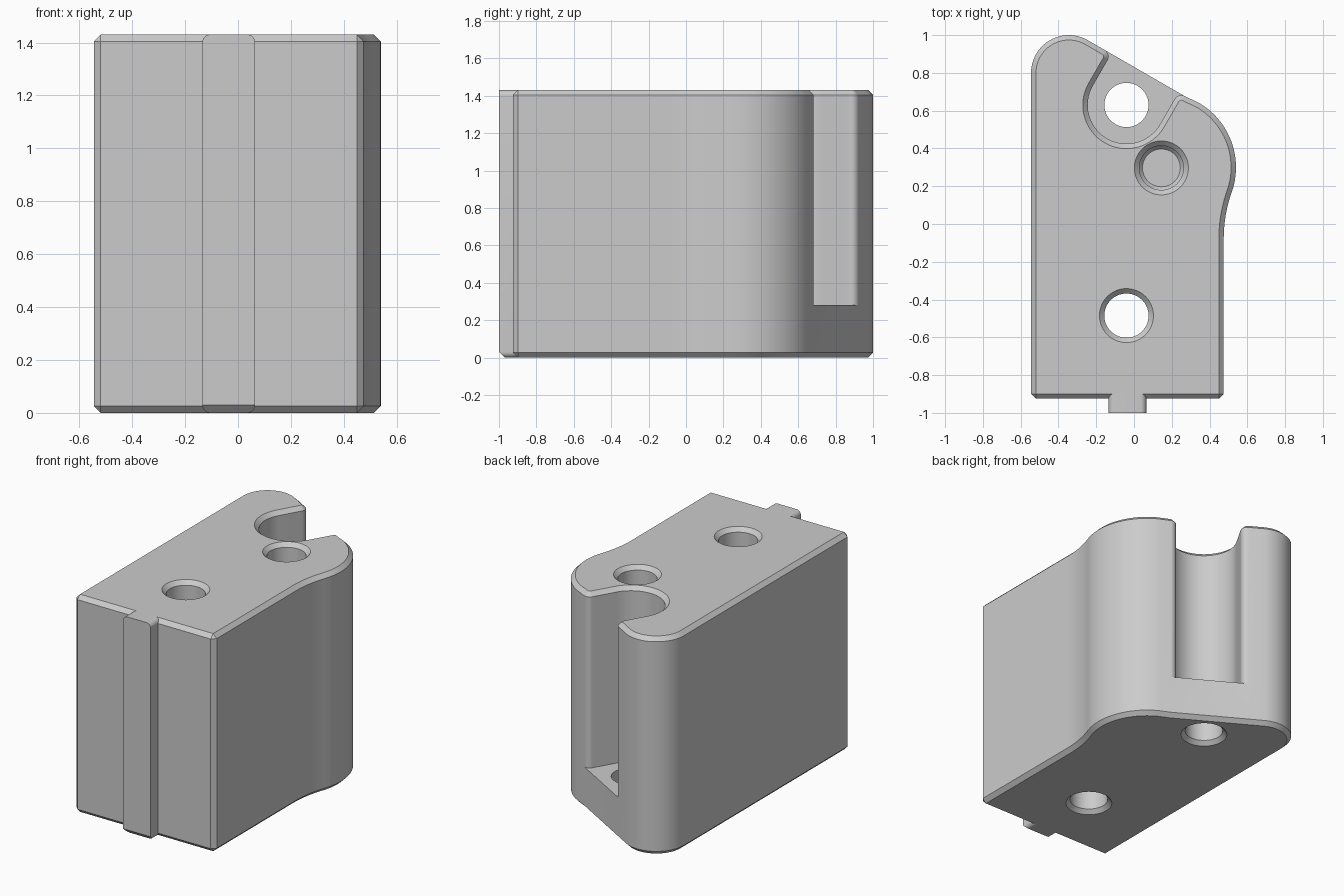
import bpy, bmesh
from math import sin, cos, radians, degrees, atan2
from mathutils import Vector

cube = bpy.data.objects.get("Cube")
if cube:
    bpy.data.objects.remove(cube)

HEIGHT, CHAMFER, FLOOR = 1.43, 0.026, 0.28
LEFT, RIGHT, FRONT, NOSE = -0.545, 0.475, -0.925, -1.0
HOLE = 0.117

grey = bpy.data.materials.new("plain grey")
grey.use_nodes = True
grey.diffuse_color = (0.6, 0.6, 0.6, 1)
grey.node_tree.nodes["Principled BSDF"].inputs["Base Color"].default_value = (0.6, 0.6, 0.6, 1)


def arc(centre, radius, start, end, steps=16):
    angles = [radians(start + (end - start) * i / steps) for i in range(steps + 1)]
    return [Vector((centre[0] + radius * cos(a), centre[1] + radius * sin(a))) for a in angles]


def make_object(name, bm):
    bmesh.ops.remove_doubles(bm, verts=bm.verts, dist=0.0002)
    bmesh.ops.recalc_face_normals(bm, faces=bm.faces)
    mesh = bpy.data.meshes.new(name)
    bm.to_mesh(mesh)
    bm.free()
    mesh.materials.append(grey)
    obj = bpy.data.objects.new(name, mesh)
    bpy.context.collection.objects.link(obj)
    return obj


def ring(bm, points, z):
    return [bm.verts.new((p[0], p[1], z)) for p in points]


def bridge(bm, low, high):
    for i in range(len(low)):
        j = (i + 1) % len(low)
        bm.faces.new((low[i], low[j], high[j], high[i]))


def inset(points):
    """Offset a closed outline inwards; the front corners become sharp."""
    result = []
    for i, p in enumerate(points):
        if p.y < FRONT + 2 * CHAMFER:
            x = LEFT + CHAMFER if p.x < 0 else RIGHT - CHAMFER
            result.append(Vector((x, FRONT + CHAMFER)))
            continue
        a = (p - points[i - 1]).normalized()
        b = (points[(i + 1) % len(points)] - p).normalized()
        na, nb = Vector((-a.y, a.x)), Vector((-b.y, b.x))
        result.append(p + (na + nb) * CHAMFER / (1 + na.dot(nb)))
    return result


def drill(obj, name, centre, profile):
    """Cut a turned profile of (radius, height) pairs out of obj."""
    bm = bmesh.new()
    rings = [ring(bm, arc(centre, r, 0, 360, 64)[:-1], z) for r, z in profile]
    for low, high in zip(rings, rings[1:]):
        bridge(bm, low, high)
    bm.faces.new(rings[0])
    bm.faces.new(rings[-1])
    cutter = make_object(name, bm)
    cutter.hide_render = True
    mod = obj.modifiers.new(name, "BOOLEAN")
    mod.operation, mod.solver, mod.object = "DIFFERENCE", "EXACT", cutter
    bpy.context.view_layer.objects.active = obj
    bpy.ops.object.modifier_apply(modifier=mod.name)
    bpy.data.objects.remove(cutter)


# Plan outline: waisted right side, two rounded lobes and a sloping back
lobe, lobe_r = Vector((0.145, 0.3)), 0.395
waist, waist_r = Vector((RIGHT + 0.75, -0.08)), 0.75
turn = degrees(atan2(waist.y - lobe.y, waist.x - lobe.x))
before = [Vector((LEFT + CHAMFER, FRONT)), Vector((RIGHT - CHAMFER, FRONT)),
          Vector((RIGHT, FRONT + CHAMFER))]
before += arc(waist, waist_r, 180, 180 + turn) + arc(lobe, lobe_r, turn, 60, 24)[1:]
after = arc((LEFT + 0.2, 0.8), 0.2, 60, 180, 24) + [Vector((LEFT, FRONT + CHAMFER))]

# Slot outline, open through the sloping back with rounded lips
slot_c, slot_r, lip = Vector((-0.04, 0.63)), 0.205, 0.04
out = Vector((cos(radians(60)), sin(radians(60))))
side = Vector((-out.y, out.x))
depth = (after[0] - slot_c).dot(out) - lip
slot = arc(slot_c + out * depth - side * (slot_r + lip), lip, 60, 150, 10)
slot += arc(slot_c, slot_r, -30, -210, 32)
slot += arc(slot_c + out * depth + side * (slot_r + lip), lip, -30, 60, 10)

# Body: solid base, then slotted walls, with chamfered rims
lower, upper = before + [slot[0], slot[-1]] + after, before + slot + after
bm = bmesh.new()
foot = ring(bm, inset(lower), 0)
base = ring(bm, lower, CHAMFER)
step = ring(bm, upper, FLOOR)
shoulder = ring(bm, upper, HEIGHT - CHAMFER)
rim = ring(bm, inset(upper), HEIGHT)
first, last = len(before), len(before) + len(slot)
bridge(bm, foot, base)
bridge(bm, base, step[:first + 1] + step[last - 1:])
bridge(bm, step, shoulder)
bridge(bm, shoulder, rim)
bm.faces.new(foot)
bm.faces.new(rim)
bm.faces.new(step[first:last])
body = make_object("body", bm)

# Holes: through bolt hole, slot floor hole and blind hole
top_flare = [(HOLE, HEIGHT - CHAMFER), (HOLE + 2 * CHAMFER, HEIGHT + CHAMFER)]
bottom_flare = [(HOLE + 2 * CHAMFER, -CHAMFER), (HOLE, CHAMFER)]
drill(body, "bolt_hole", (-0.04, -0.485), bottom_flare + top_flare)
drill(body, "slot_hole", slot_c, bottom_flare + [(HOLE, FLOOR + 0.2)])
drill(body, "blind_hole", (0.145, 0.297), [(0.1, FLOOR), (HOLE, FLOOR + 0.02)] + top_flare)

# Front rib: rounded section run back into the body, lower nose edge chamfered
bm = bmesh.new()
r, x0, x1 = 0.03, -0.135, 0.065
section = []
for cx, cz, start in ((x1 - r, r, -90), (x1 - r, HEIGHT - r, 0),
                      (x0 + r, HEIGHT - r, 90), (x0 + r, r, 180)):
    section += arc((cx, cz), r, start, start + 90, 8)
ends = [[bm.verts.new((p.x, y, p.y)) for p in section] for y in (NOSE, FRONT + CHAMFER)]
bridge(bm, *ends)
for end in ends:
    bm.faces.new(end)
bmesh.ops.bisect_plane(bm, geom=bm.verts[:] + bm.edges[:] + bm.faces[:],
                       plane_co=(0, NOSE, r), plane_no=(0, -1, -1), clear_outer=True)
bmesh.ops.holes_fill(bm, edges=[e for e in bm.edges if e.is_boundary])
rib = make_object("front_rib", bm)

# Smooth curves, crisp edges
for obj in (body, rib):
    obj.select_set(True)
bpy.context.view_layer.objects.active = body
bpy.ops.object.shade_smooth_by_angle(angle=radians(30))
